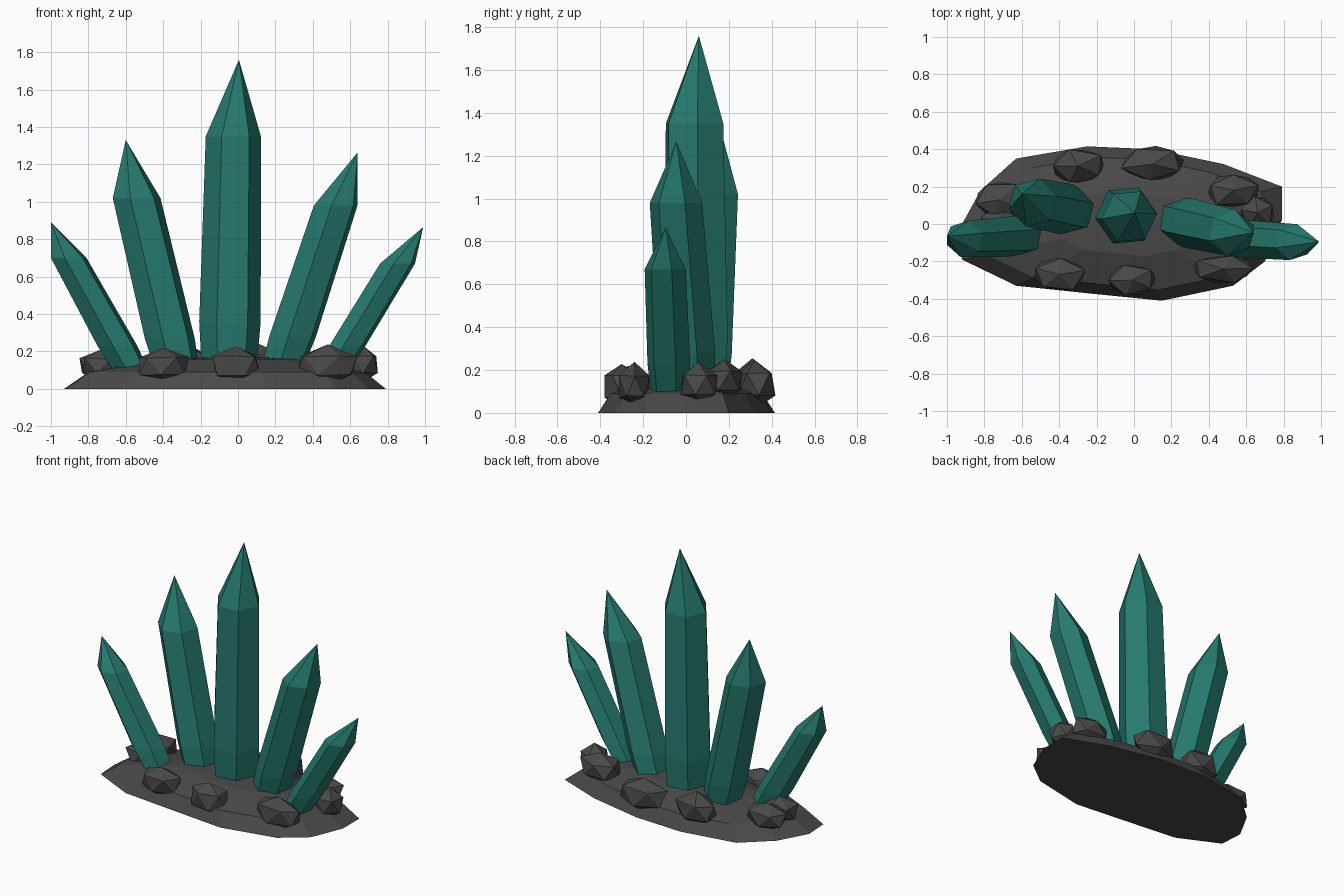
import bpy, bmesh, math, random
from mathutils import Vector

if "Cube" in bpy.data.objects:
    bpy.data.objects.remove(bpy.data.objects["Cube"])

random.seed(4)


def material(name, rgb):
    m = bpy.data.materials.new(name)
    m.diffuse_color = (*rgb, 1)
    m.use_nodes = True
    m.node_tree.nodes["Principled BSDF"].inputs["Base Color"].default_value = m.diffuse_color
    return m


TEAL = material("teal crystal", (0.019, 0.195, 0.158))
STONE = material("dark stone", (0.066, 0.066, 0.066))


def finish(bm, name, mat):
    bmesh.ops.recalc_face_normals(bm, faces=bm.faces)
    me = bpy.data.meshes.new(name)
    bm.to_mesh(me)
    bm.free()
    me.materials.append(mat)
    ob = bpy.data.objects.new(name, me)
    bpy.context.collection.objects.link(ob)
    return ob


def loft(name, rings, tip, mat):
    """Bridge rings of equal length, cap the bottom, close to a tip point."""
    bm = bmesh.new()
    loops = [[bm.verts.new(p) for p in r] for r in rings]
    n = len(loops[0])
    bm.faces.new(loops[0])
    for a, b in zip(loops, loops[1:]):
        for i in range(n):
            j = (i + 1) % n
            bm.faces.new((a[i], a[j], b[j], b[i]))
    t = bm.verts.new(tip)
    for i in range(n):
        bm.faces.new((loops[-1][i], loops[-1][(i + 1) % n], t))
    return finish(bm, name, mat)


# Stone base: irregular outline, steep rim, gently domed top
outline = [(-0.92, -0.19), (-0.63, -0.33), (-0.25, -0.37), (0.15, -0.41), (0.53, -0.33),
           (0.70, -0.20), (0.79, 0.02), (0.79, 0.20), (0.48, 0.32), (0.10, 0.40),
           (-0.25, 0.415), (-0.63, 0.35), (-0.82, 0.18), (-0.93, -0.02)]
loft("stone_base",
     [[(x * s, y * s, z) for x, y in outline] for s, z in ((1, 0), (0.86, 0.09), (0.42, 0.16))],
     (0, 0, 0.175), STONE)


# Crystals: leaning six-sided shafts with level rings and pointed tips
def crystal(name, low, shoulder, tip, r_low, r_top, turn):
    low, shoulder = Vector(low), Vector(shoulder)
    foot = low + (low - shoulder) * ((low.z - 0.08) / (shoulder.z - low.z))

    def ring(c, r):
        return [c + Vector((r * math.cos(a), r * math.sin(a), 0))
                for a in (math.radians(turn + 60 * k) for k in range(6))]
    loft(name, [ring(foot, r_low * 0.88), ring(low, r_low), ring(shoulder, r_top)], tip, TEAL)


crystal("centre_crystal", (-0.043, 0.045, 0.36), (-0.025, 0.04, 1.35), (0.005, 0.06, 1.76), 0.165, 0.148, 5)
crystal("left_crystal", (-0.365, 0.08, 0.27), (-0.542, 0.115, 1.02), (-0.60, 0.16, 1.33), 0.138, 0.132, 15)
crystal("far_left_crystal", (-0.645, -0.065, 0.23), (-0.905, -0.08, 0.70), (-1.0, -0.065, 0.89), 0.112, 0.1, 18)
crystal("right_crystal", (0.292, 0.005, 0.28), (0.522, -0.047, 0.98), (0.64, -0.045, 1.265), 0.133, 0.124, 20)
crystal("far_right_crystal", (0.585, -0.08, 0.23), (0.853, -0.097, 0.67), (0.99, -0.095, 0.865), 0.102, 0.098, 18)

# Loose stones around the rim: centre x, y, z and half sizes
stones = [(-0.40, -0.27, 0.12, 0.15, 0.10, 0.105), (-0.01, -0.30, 0.125, 0.135, 0.09, 0.11),
          (0.48, -0.24, 0.125, 0.18, 0.08, 0.105), (0.53, 0.18, 0.15, 0.155, 0.10, 0.10),
          (0.66, 0.06, 0.13, 0.10, 0.10, 0.10), (-0.30, 0.31, 0.135, 0.16, 0.10, 0.11),
          (0.10, 0.32, 0.135, 0.18, 0.10, 0.11), (-0.72, 0.13, 0.125, 0.15, 0.11, 0.09),
          (-0.72, 0.0, 0.12, 0.13, 0.10, 0.09)]
for k, (x, y, z, sx, sy, sz) in enumerate(stones, 1):
    bm = bmesh.new()
    bmesh.ops.create_icosphere(bm, subdivisions=1, radius=1)
    spin = random.uniform(0, 6.28)
    c, s = math.cos(spin), math.sin(spin)
    for v in bm.verts:
        p = v.co * random.uniform(0.92, 1.1)
        v.co = (x + (p.x * c - p.y * s) * sx, y + (p.x * s + p.y * c) * sy, z + p.z * sz)
    finish(bm, f"rim_stone_{k}", STONE)
